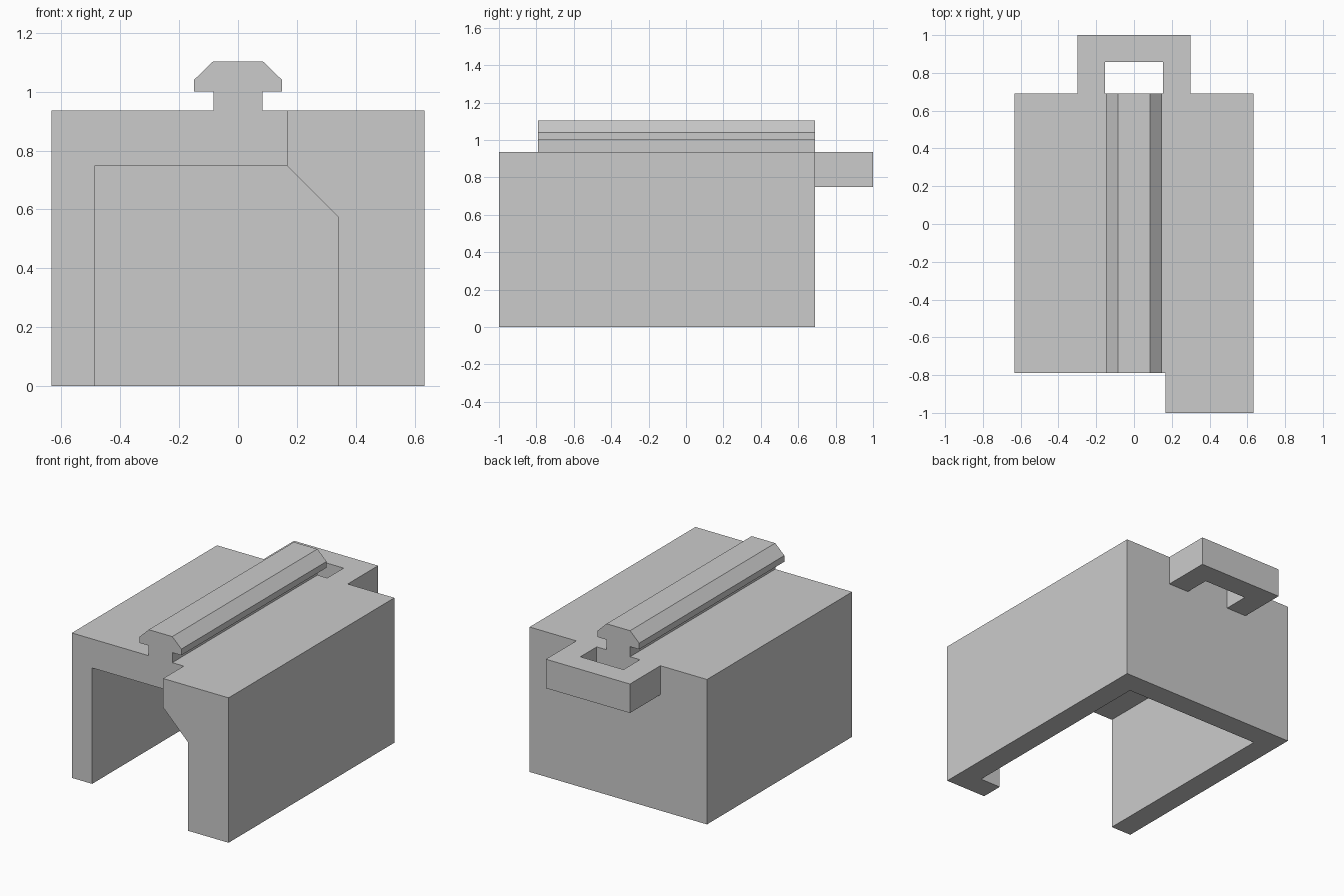
import bpy
import bmesh
from mathutils import Vector

cube = bpy.data.objects.get("Cube")
if cube:
    bpy.data.objects.remove(cube, do_unlink=True)

grey = bpy.data.materials.new("light grey")
grey.use_nodes = True
colour = (0.6, 0.6, 0.6, 1)
grey.diffuse_color = colour
grey.node_tree.nodes["Principled BSDF"].inputs["Base Color"].default_value = colour

# Main dimensions
HALF_W, INNER_W = 0.633, 0.488
FRONT, ROOF_FRONT, BACK = -1.0, -0.79, 0.69
WALL = 0.146
CEILING, TOP = 0.748, 0.935
STEP_X, LIP_X = 0.166, 0.342


def prism(name, outline, axis, start, end):
    """Extrude a closed outline along z (points are x, y) or y (points are x, z)."""
    place = (lambda a, b: (a, b, start)) if axis == "z" else (lambda a, b: (a, start, b))
    travel = Vector((0, 0, end - start)) if axis == "z" else Vector((0, end - start, 0))
    bm = bmesh.new()
    face = bm.faces.new([bm.verts.new(place(a, b)) for a, b in outline])
    grown = bmesh.ops.extrude_face_region(bm, geom=[face], use_keep_orig=True)
    moved = [g for g in grown["geom"] if isinstance(g, bmesh.types.BMVert)]
    bmesh.ops.translate(bm, vec=travel, verts=moved)
    bmesh.ops.recalc_face_normals(bm, faces=bm.faces)
    mesh = bpy.data.meshes.new(name)
    bm.to_mesh(mesh)
    bm.free()
    mesh.materials.append(grey)
    obj = bpy.data.objects.new(name, mesh)
    bpy.context.collection.objects.link(obj)
    return obj


def cut(target, cutter):
    """Subtract the cutter from the target and remove the cutter."""
    cutter.hide_render = True
    mod = target.modifiers.new("cut", "BOOLEAN")
    mod.operation, mod.solver, mod.object = "DIFFERENCE", "EXACT", cutter
    bpy.context.view_layer.objects.active = target
    bpy.ops.object.modifier_apply(modifier=mod.name)
    bpy.data.objects.remove(cutter, do_unlink=True)


# Housing: stepped block, with one side reaching further forward
housing = prism("housing", [
    (-HALF_W, ROOF_FRONT), (STEP_X, ROOF_FRONT), (STEP_X, FRONT),
    (HALF_W, FRONT), (HALF_W, BACK), (-HALF_W, BACK)], "z", 0, TOP)

# Inner cavity, open at the bottom
cavity = prism("cavity_cutter", [
    (-INNER_W, FRONT + WALL), (INNER_W, FRONT + WALL),
    (INNER_W, BACK - WALL), (-INNER_W, BACK - WALL)], "z", -0.2, CEILING)
cut(housing, cavity)

# Front opening, leaving a lip with a sloping bracket
opening = prism("opening_cutter", [
    (-INNER_W, -0.2), (LIP_X, -0.2), (LIP_X, 0.572),
    (STEP_X, CEILING), (-INNER_W, CEILING)], "y", FRONT - 0.1, -0.7)
cut(housing, opening)

# Guide rail on the roof
half_rail = [(0.084, TOP), (0.084, 1.0), (0.149, 1.0), (0.149, 1.04), (0.084, 1.103)]
prism("guide_rail", half_rail + [(-x, z) for x, z in reversed(half_rail)],
      "y", ROOF_FRONT, BACK)

# Loop bracket at the back
half_loop = [(0.154, BACK), (0.154, 0.857), (-0.154, 0.857), (-0.154, BACK)]
prism("rear_loop", half_loop + [(-0.3, BACK), (-0.3, 1.0), (0.3, 1.0), (0.3, BACK)],
      "z", CEILING, TOP)
